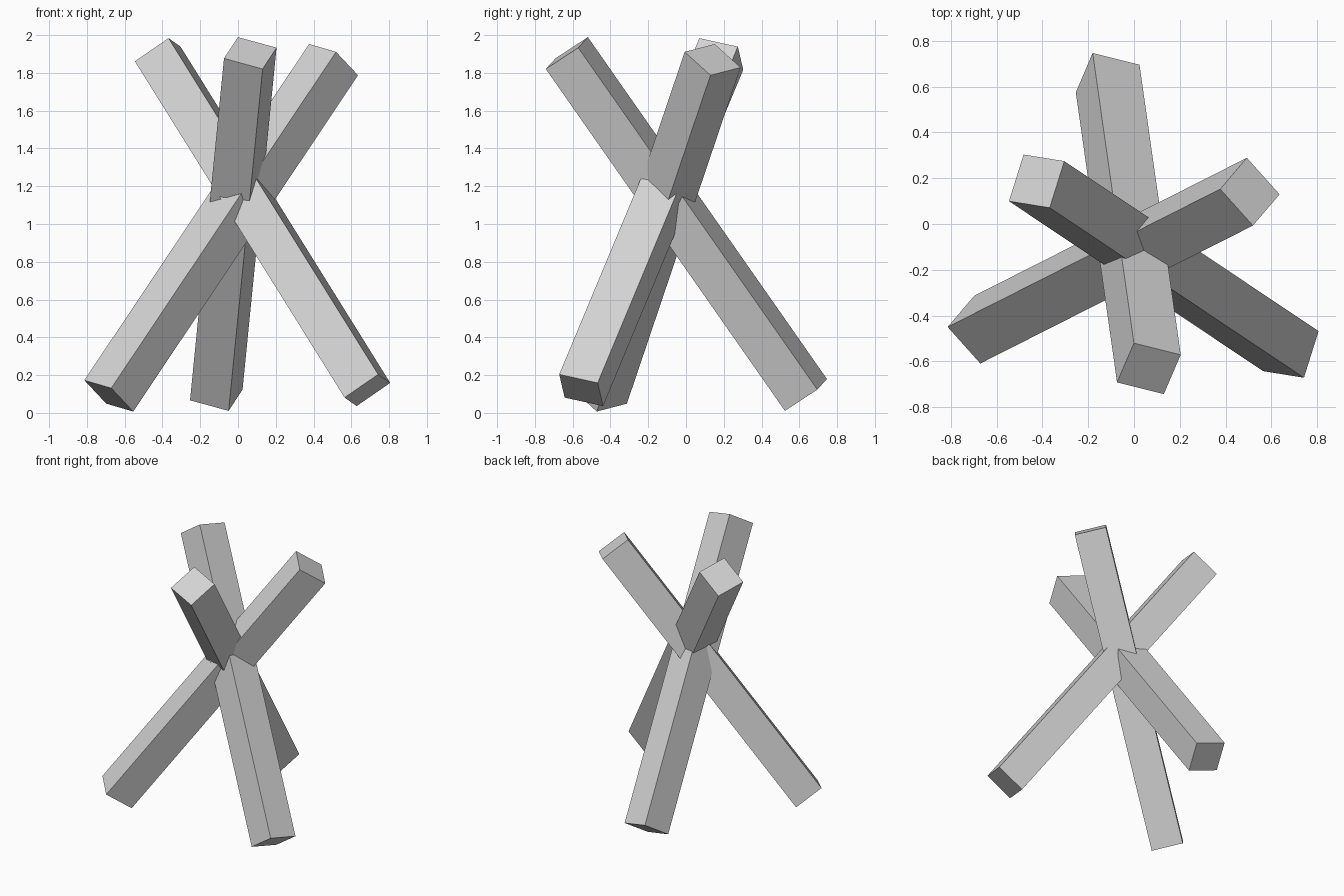
import bpy
from mathutils import Vector, Matrix

default_cube = bpy.data.objects.get("Cube")
if default_cube:
    bpy.data.objects.remove(default_cube, do_unlink=True)

WIDTH = 0.218

# Single plain grey
grey = bpy.data.materials.new("light_grey")
grey.use_nodes = True
colour = (0.65, 0.65, 0.65, 1)
grey.diffuse_color = colour
grey.node_tree.nodes["Principled BSDF"].inputs["Base Color"].default_value = colour


def beam(name, bottom, top, side):
    """Square beam between two end centres; side is the direction of one face."""
    bottom, top = Vector(bottom), Vector(top)
    axis = top - bottom
    z = axis.normalized()
    x = Vector(side)
    x = (x - z * x.dot(z)).normalized()
    y = z.cross(x)
    bpy.ops.mesh.primitive_cube_add(size=1)
    obj = bpy.context.object
    obj.name = name
    obj.data.name = name
    rotation = Matrix((x, y, z)).transposed().to_4x4()
    scale = Matrix.Diagonal((WIDTH, WIDTH, axis.length, 1))
    obj.data.transform(rotation @ scale)
    obj.location = (bottom + top) / 2
    obj.data.materials.append(grey)
    return obj


# Three beams crossing near the middle
beam("right_leaning_beam", (0.685, -0.555, 0.12), (-0.425, 0.187, 1.90), (0.18, -0.03, 0.12))
beam("left_leaning_beam", (-0.684, -0.461, 0.09), (0.506, 0.141, 1.87), (0.145, -0.16, -0.04))
beam("front_leaning_beam", (-0.115, 0.635, 0.095), (0.065, -0.631, 1.905), (0.205, -0.052, -0.055))
